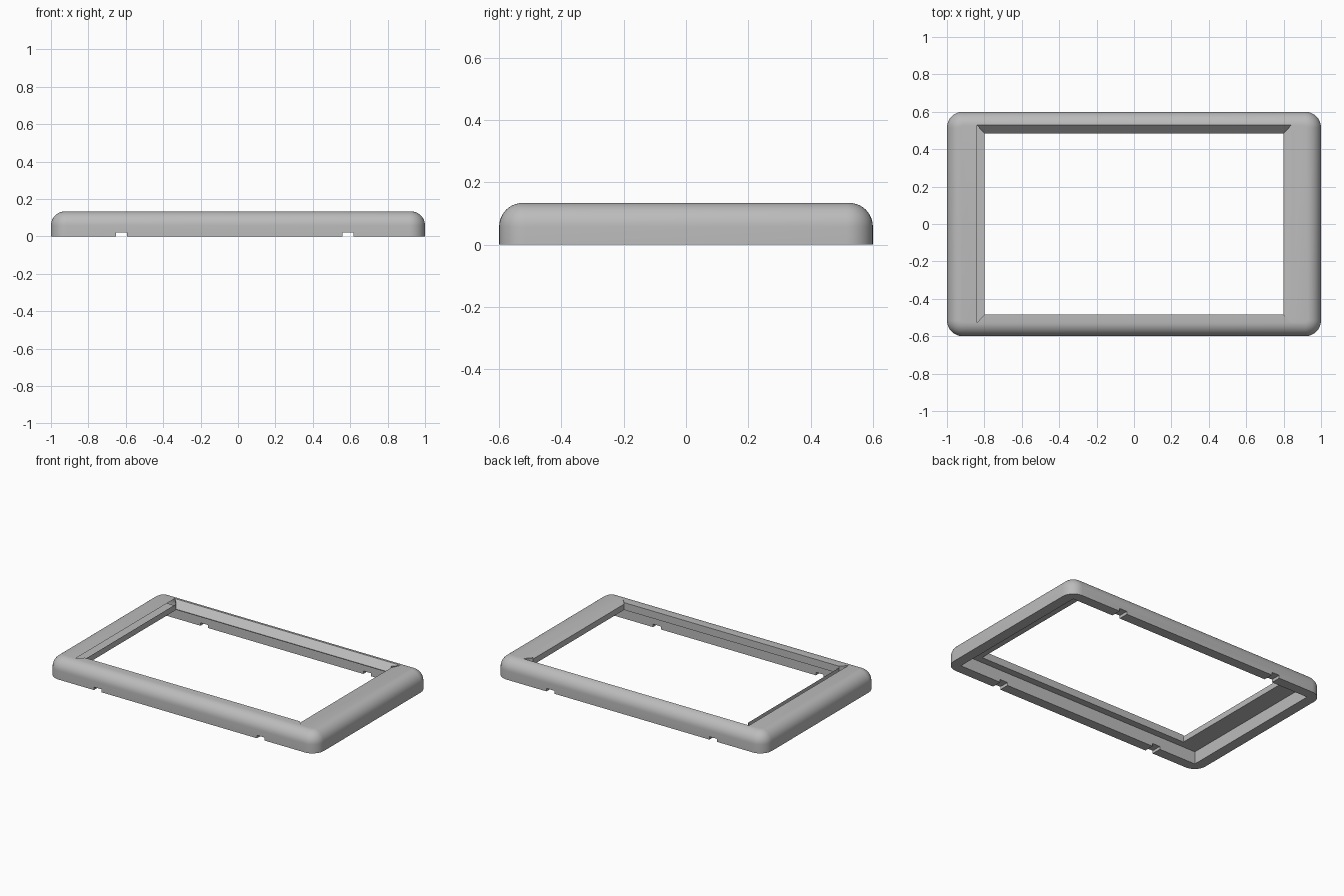
import bpy, bmesh, math

if "Cube" in bpy.data.objects:
    bpy.data.objects.remove(bpy.data.objects["Cube"])

plastic = bpy.data.materials.new("grey_plastic")
plastic.diffuse_color = (0.5, 0.5, 0.5, 1)
plastic.use_nodes = True
plastic.node_tree.nodes["Principled BSDF"].inputs["Base Color"].default_value = plastic.diffuse_color


def make_object(name, bm):
    bmesh.ops.recalc_face_normals(bm, faces=bm.faces)
    mesh = bpy.data.meshes.new(name)
    bm.to_mesh(mesh)
    bm.free()
    ob = bpy.data.objects.new(name, mesh)
    bpy.context.collection.objects.link(ob)
    mesh.materials.append(plastic)
    return ob


def rounded_ring(bm, inset, z, steps=8):
    """Rounded rectangle of vertices, shrunk by inset."""
    r = 0.085
    verts = []
    for i, (sx, sy) in enumerate([(1, 1), (-1, 1), (-1, -1), (1, -1)]):
        for k in range(steps + 1):
            a = math.pi / 2 * (i + k / steps)
            verts.append(bm.verts.new((sx * (1 - r) + (r - inset) * math.cos(a),
                                       sy * (0.6 - r) + (r - inset) * math.sin(a), z)))
    return verts


def cut(target, name, bm):
    cutter = make_object(name, bm)
    cutter.hide_render = True
    cutter.hide_set(True)
    mod = target.modifiers.new(name, 'BOOLEAN')
    mod.operation = 'DIFFERENCE'
    mod.solver = 'EXACT'
    mod.object = cutter


def box(x0, x1, y0, y1, z0, z1):
    bm = bmesh.new()
    bmesh.ops.create_cube(bm, size=1)
    for v in bm.verts:
        v.co = (x0 + (v.co.x + .5) * (x1 - x0), y0 + (v.co.y + .5) * (y1 - y0),
                z0 + (v.co.z + .5) * (z1 - z0))
    return bm


def slope_wedge(long_side, sign, z_in, z_out):
    """Mitred prism whose slanted floor forms a sloping inner border."""
    bm = bmesh.new()
    rows = []
    for t in (-1, 1.05):                       # 0 = opening edge, 1 = crest
        x, y, z = 0.80 + 0.04 * t, 0.485 + 0.043 * t, z_in + (z_out - z_in) * t
        ends = [(-x, sign * y), (x, sign * y)] if long_side else [(sign * x, -y), (sign * x, y)]
        rows.append([bm.verts.new((*e, h)) for h in (z, 0.2) for e in ends])
    (a, b, c, d), (e, f, g, h) = rows
    for q in ((a, b, f, e), (c, d, h, g), (a, b, d, c), (e, f, h, g), (a, c, g, e), (b, d, h, f)):
        bm.faces.new(q)
    return bm


# Outer shell with rounded corners and a rounded top edge
bm = bmesh.new()
rings = [rounded_ring(bm, 0, 0)]
for k in range(11):
    a = math.pi / 2 * k / 10
    rings.append(rounded_ring(bm, 0.075 * (1 - math.cos(a)), 0.058 + 0.076 * math.sin(a)))
for lo, hi in zip(rings, rings[1:]):
    n = len(lo)
    for i in range(n):
        bm.faces.new((lo[i], lo[(i + 1) % n], hi[(i + 1) % n], hi[i]))
bm.faces.new(rings[0])
bm.faces.new(rings[-1])
frame = make_object("bezel_frame", bm)

# Hollow underside and the window opening
cut(frame, "underside_pocket", box(-.93, .93, -.532, .532, -.1, .085))
cut(frame, "window_opening", box(-.8, .8, -.485, .485, -.2, .3))

# Inner borders: steep on the long bars, gentle on the side bars
for sign, tag in ((1, "a"), (-1, "b")):
    cut(frame, "long_slope_" + tag, slope_wedge(True, sign, 0.09, 0.133))
    cut(frame, "side_slope_" + tag, slope_wedge(False, sign, 0.124, 0.134))

# Notches through the bottom of the front and back walls
for x0, x1, tag in ((-.652, -.594, "left"), (.56, .618, "right")):
    cut(frame, "notch_" + tag, box(x0, x1, -.8, .8, -.1, .02))

# Apply the cuts and smooth the rounded surfaces
bpy.context.view_layer.objects.active = frame
frame.select_set(True)
for mod in list(frame.modifiers):
    bpy.ops.object.modifier_apply(modifier=mod.name)
for ob in list(bpy.data.objects):
    if ob != frame:
        bpy.data.objects.remove(ob)
bpy.ops.object.shade_smooth_by_angle(angle=math.radians(30))
